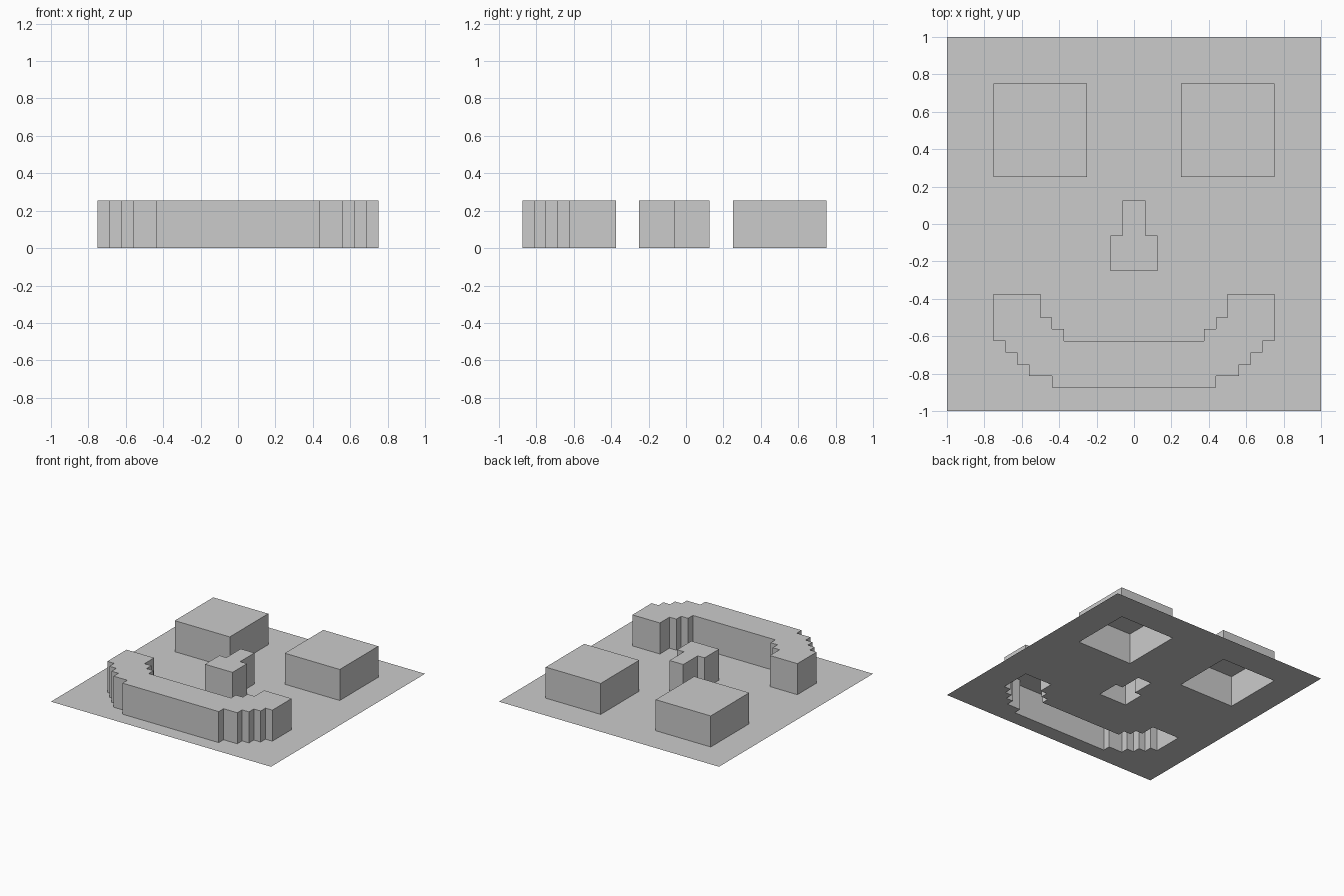
import bpy, bmesh

if "Cube" in bpy.data.objects:
    bpy.data.objects.remove(bpy.data.objects["Cube"])

U = 1 / 16        # the outlines sit on a 1/16 grid
HEIGHT = 0.255    # height of the raised features

grey = bpy.data.materials.new("plain grey")
grey.diffuse_color = (0.6, 0.6, 0.6, 1)
grey.use_nodes = True
grey.node_tree.nodes["Principled BSDF"].inputs["Base Color"].default_value = grey.diffuse_color


def mirrored(half):
    """Complete a right-hand half outline (bottom to top) across x = 0."""
    return half + [(-x, y) for x, y in reversed(half)]


def square(cx, cy, r):
    return [(cx - r, cy - r), (cx + r, cy - r), (cx + r, cy + r), (cx - r, cy + r)]


def add_object(name, bm):
    mesh = bpy.data.meshes.new(name)
    bm.to_mesh(mesh)
    bm.free()
    mesh.materials.append(grey)
    bpy.context.collection.objects.link(bpy.data.objects.new(name, mesh))


def raised_shell(name, outline):
    """Walls and top cap, open underneath; outline runs anticlockwise."""
    bm = bmesh.new()
    low = [bm.verts.new((x * U, y * U, 0)) for x, y in outline]
    high = [bm.verts.new((x * U, y * U, HEIGHT)) for x, y in outline]
    for i in range(len(low)):
        j = (i + 1) % len(low)
        bm.faces.new((low[i], low[j], high[j], high[i]))
    bm.faces.new(high)
    add_object(name, bm)


def sheet(name, outlines):
    """Flat sheet: the first outline is the border, the others are holes."""
    bm = bmesh.new()
    for outline in outlines:
        vs = [bm.verts.new((x * U, y * U, 0)) for x, y in outline]
        for i, v in enumerate(vs):
            bm.edges.new((v, vs[(i + 1) % len(vs)]))
    bmesh.ops.triangle_fill(bm, use_beauty=True, use_dissolve=False,
                            edges=bm.edges[:], normal=(0, 0, 1))
    bm.normal_update()
    for f in bm.faces:
        if f.normal.z < 0:
            f.normal_flip()
    add_object(name, bm)


# Outlines in grid units
features = {
    "left_eye": square(-8, 8, 4),
    "right_eye": square(8, 8, 4),
    "nose": mirrored([(2, -4), (2, -1), (1, -1), (1, 2)]),
    "mouth": mirrored([(7, -14), (7, -13), (9, -13), (9, -12), (10, -12),
                       (10, -11), (11, -11), (11, -10), (12, -10), (12, -6),
                       (8, -6), (8, -8), (7, -8), (7, -9), (6, -9), (6, -10)]),
}

# Raised hollow features, and the base sheet open beneath each of them
for part, outline in features.items():
    raised_shell(part, outline)
sheet("base_sheet", [square(0, 0, 16)] + list(features.values()))
